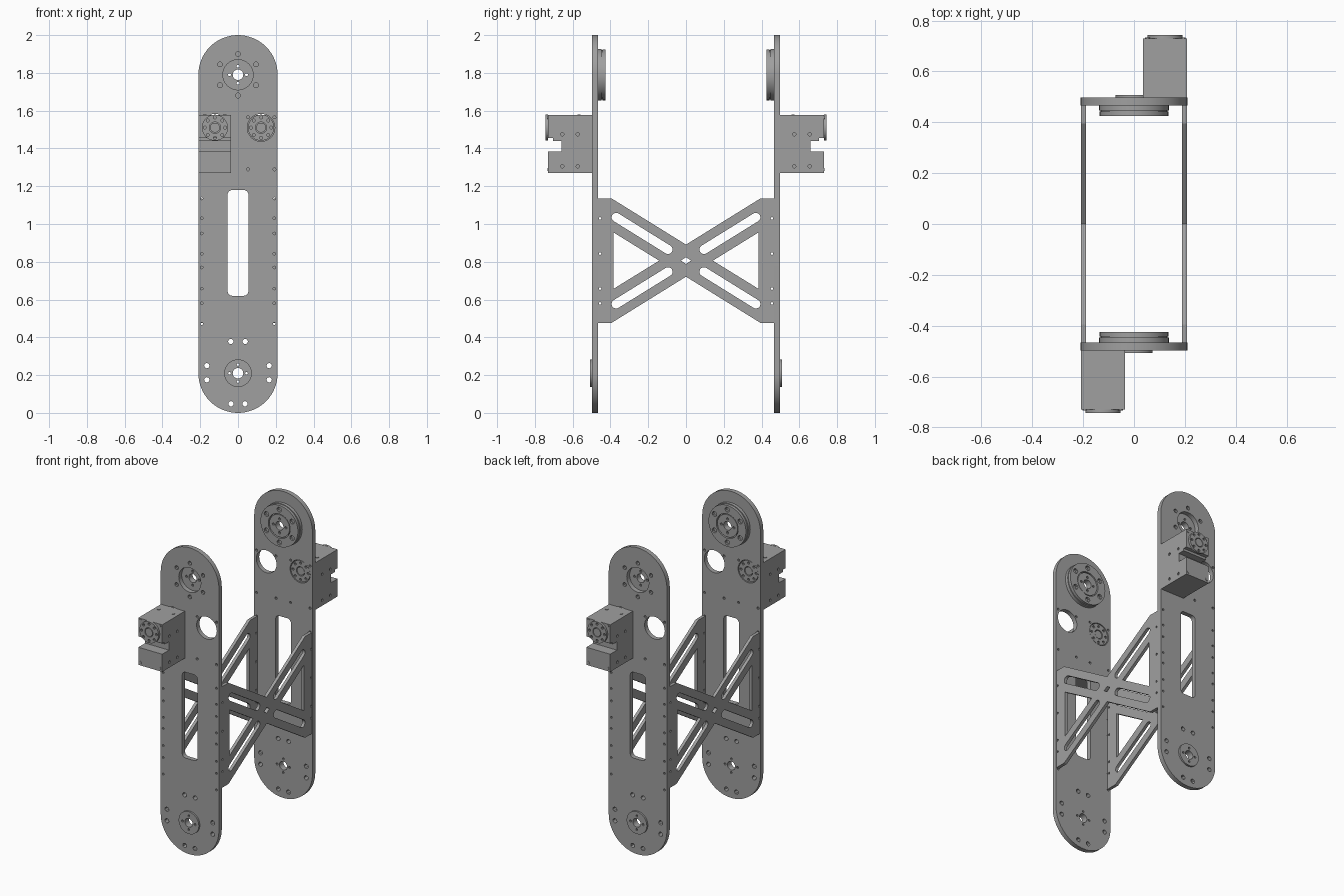
import bpy, bmesh, math
from mathutils import Matrix, Vector

if "Cube" in bpy.data.objects:
    bpy.data.objects.remove(bpy.data.objects["Cube"])

grey = bpy.data.materials.new("machined_grey")
grey.use_nodes = True
COLOUR = (0.35, 0.35, 0.35, 1)
grey.diffuse_color = COLOUR
grey.node_tree.nodes["Principled BSDF"].inputs["Base Color"].default_value = COLOUR

HALF_TURN = Matrix.Rotation(math.pi, 4, 'Z')
# Profile axes to world axes: front profiles are (x, z), side profiles are (y, z), top ones (x, y)
FRONT = Matrix.Rotation(math.pi / 2, 4, 'X')
SIDE = Matrix(((0, 0, 1, 0), (1, 0, 0, 0), (0, 1, 0, 0), (0, 0, 0, 1)))
TOP = Matrix.Identity(4)


def circle(x, y, r, n=16):
    return [(x + r * math.cos(2 * math.pi * i / n), y + r * math.sin(2 * math.pi * i / n))
            for i in range(n)]


def ring(x, y, radius, count, r, start=0.0):
    return [circle(x + radius * math.cos(start + 2 * math.pi * i / count),
                   y + radius * math.sin(start + 2 * math.pi * i / count), r, 10)
            for i in range(count)]


def stadium(a, b, r, n=12):
    """Rounded slot from a to b."""
    a, b = Vector(a), Vector(b)
    d = b - a
    ang = math.atan2(d.y, d.x)
    pts = []
    for c, base in ((b, ang - math.pi / 2), (a, ang + math.pi / 2)):
        pts += [(c.x + r * math.cos(base + math.pi * i / n),
                 c.y + r * math.sin(base + math.pi * i / n)) for i in range(n + 1)]
    return pts


def rounded_rect(x0, x1, y0, y1, r, n=6):
    pts = []
    corners = ((x1 - r, y1 - r), (x0 + r, y1 - r), (x0 + r, y0 + r), (x1 - r, y0 + r))
    for k, (cx, cy) in enumerate(corners):
        pts += [(cx + r * math.cos((k + i / n) * math.pi / 2),
                 cy + r * math.sin((k + i / n) * math.pi / 2)) for i in range(n + 1)]
    return pts


def prism(name, outline, holes, lo, hi, axes):
    """Extrude a holed profile from lo to hi along its world axis, plus its half-turn twin."""
    curve = bpy.data.curves.new(name, 'CURVE')
    curve.dimensions = '2D'
    curve.fill_mode = 'BOTH'
    curve.extrude = (hi - lo) / 2
    for loop in [outline] + holes:
        spline = curve.splines.new('POLY')
        spline.points.add(len(loop) - 1)
        for p, (x, y) in zip(spline.points, loop):
            p.co = (x, y, 0, 1)
        spline.use_cyclic_u = True
    temp = bpy.data.objects.new(name, curve)
    bpy.context.collection.objects.link(temp)
    deps = bpy.context.evaluated_depsgraph_get()
    mesh = bpy.data.meshes.new_from_object(temp.evaluated_get(deps))
    bpy.data.objects.remove(temp)
    bpy.data.curves.remove(curve)
    normal = axes.to_3x3() @ Vector((0, 0, 1))
    offset = (lo + hi) / 2 * Vector([abs(c) for c in normal])
    mesh.transform(Matrix.Translation(offset) @ axes)
    bm = bmesh.new()
    bm.from_mesh(mesh)
    bmesh.ops.remove_doubles(bm, verts=bm.verts, dist=1e-5)
    bmesh.ops.recalc_face_normals(bm, faces=bm.faces)
    bm.to_mesh(mesh)
    bm.free()
    mesh.name = name
    mesh.materials.clear()
    mesh.materials.append(grey)
    twin = mesh.copy()
    twin.transform(HALF_TURN)
    for label, data in ((name + "_a", mesh), (name + "_b", twin)):
        ob = bpy.data.objects.new(label, data)
        bpy.context.collection.objects.link(ob)
        parts.append(ob)


parts = []
OUT, IN = -0.497, -0.467          # faces of the front leg plate
TOP_Z, LOW_Z, MOTOR_Z, MOTOR_X = 1.79, 0.21, 1.51, -0.122

# Leg plates
holes = [rounded_rect(-0.055, 0.055, 0.62, 1.18, 0.025),
         circle(0, TOP_Z, 0.08, 32), circle(0, LOW_Z, 0.028, 20)]
holes += ring(0, TOP_Z, 0.11, 6, 0.013, math.pi / 6) + ring(0, LOW_Z, 0.045, 4, 0.007)
for s in (-1, 1):
    holes.append(circle(s * MOTOR_X, MOTOR_Z, 0.073, 32))
    holes += [circle(s * x, z, 0.008, 8) for x in (0.053, 0.193) for z in (1.289, 1.565)]
    holes += [circle(s * 0.192, z, 0.007, 8)
              for z in (0.472, 0.58, 0.658, 0.77, 0.843, 0.95, 1.03, 1.135)]
    holes += [circle(s * x, z, 0.014, 12) for x, z in
              ((0.038, 0.378), (0.165, 0.25), (0.165, 0.175), (0.037, 0.048))]
prism("leg_plate", stadium((0, 0.21), (0, 1.79), 0.21, 32), holes, OUT, IN, FRONT)

# Lower pivot disc on the outer face
prism("lower_pivot_disc", circle(0, LOW_Z, 0.073, 32),
      [circle(0, LOW_Z, 0.028, 20)] + ring(0, LOW_Z, 0.045, 4, 0.007), OUT - 0.011, OUT, FRONT)

# Upper bearing on the inner face
bore = [circle(0, TOP_Z, 0.028, 20)] + ring(0, TOP_Z, 0.045, 4, 0.008)
prism("bearing_flange", circle(0, TOP_Z, 0.137, 40), bore, IN, -0.447, FRONT)
prism("bearing_groove", circle(0, TOP_Z, 0.131, 40), bore, -0.447, -0.443, FRONT)
prism("bearing_cover", circle(0, TOP_Z, 0.135, 40),
      [circle(0, TOP_Z, 0.079, 32)] + ring(0, TOP_Z, 0.107, 6, 0.016, math.pi / 6),
      -0.443, -0.425, FRONT)
prism("bearing_hub", circle(0, TOP_Z, 0.073, 32), bore, -0.443, -0.428, FRONT)

# Motor: notched core with thin drilled side skins
body = [(OUT, 1.27), (-0.73, 1.27), (-0.73, 1.385), (-0.66, 1.385), (-0.66, 1.44),
        (-0.705, 1.44), (-0.705, 1.455), (-0.73, 1.455), (-0.73, 1.577), (OUT, 1.577)]
screws = [circle(y, z, 0.009, 10) for y in (-0.655, -0.573) for z in (1.305, 1.475)]
prism("motor_core", body, [], -0.2, -0.045, SIDE)
prism("motor_outer_skin", body, screws, -0.208, -0.2, SIDE)
prism("motor_inner_skin", body, screws, -0.045, -0.036, SIDE)
for x in (-0.175, -0.07):
    prism("motor_top_screw", circle(x, -0.567, 0.009, 10), [], 1.577, 1.58, TOP)
for x in (-0.193, -0.053):
    for z in (1.289, 1.565):
        prism("motor_face_screw", circle(x, z, 0.009, 10), [], -0.733, -0.73, FRONT)

# Motor horns on both ends of the shaft
for name, lo, hi in (("outer_horn", -0.744, -0.73), ("inner_horn", OUT, -0.47)):
    prism(name, circle(MOTOR_X, MOTOR_Z, 0.069, 32),
          [circle(MOTOR_X, MOTOR_Z, 0.03, 20)] + ring(MOTOR_X, MOTOR_Z, 0.054, 8, 0.008),
          lo, hi, FRONT)
    prism(name + "_boss", circle(MOTOR_X, MOTOR_Z, 0.026, 20), [], lo, hi - 0.003, FRONT)

# Crossed side braces
MID, SLOPE = 0.806, 0.62
quarter = [(0.467, 0.33), (0.395, 0.33), (0, 0.085)]
outline = [(y, MID + z) for y, z in quarter]
outline += [(-y, MID + z) for y, z in quarter[1::-1]]
outline += [(-y, MID - z) for y, z in quarter]
outline += [(y, MID - z) for y, z in quarter[1::-1]]
holes = [[(0.027, MID), (0, MID + 0.018), (-0.027, MID), (0, MID - 0.018)]]
for s in (-1, 1):
    holes.append([(s * 0.385, MID + 0.15), (s * 0.385, MID - 0.15), (s * 0.142, MID)])
    holes += [circle(s * 0.455, z, 0.007, 8) for z in (0.58, 0.658, 0.843, 1.03)]
    for t in (-1, 1):
        holes.append(stadium((s * 0.095, MID + t * SLOPE * 0.095),
                             (s * 0.37, MID + t * SLOPE * 0.37), 0.024, 8))
prism("side_brace", outline, holes, -0.208, -0.188, SIDE)

# Smooth the round walls, keep the edges sharp
bpy.ops.object.select_all(action='DESELECT')
for ob in parts:
    ob.select_set(True)
bpy.context.view_layer.objects.active = parts[0]
bpy.ops.object.shade_smooth_by_angle(angle=math.radians(30))
